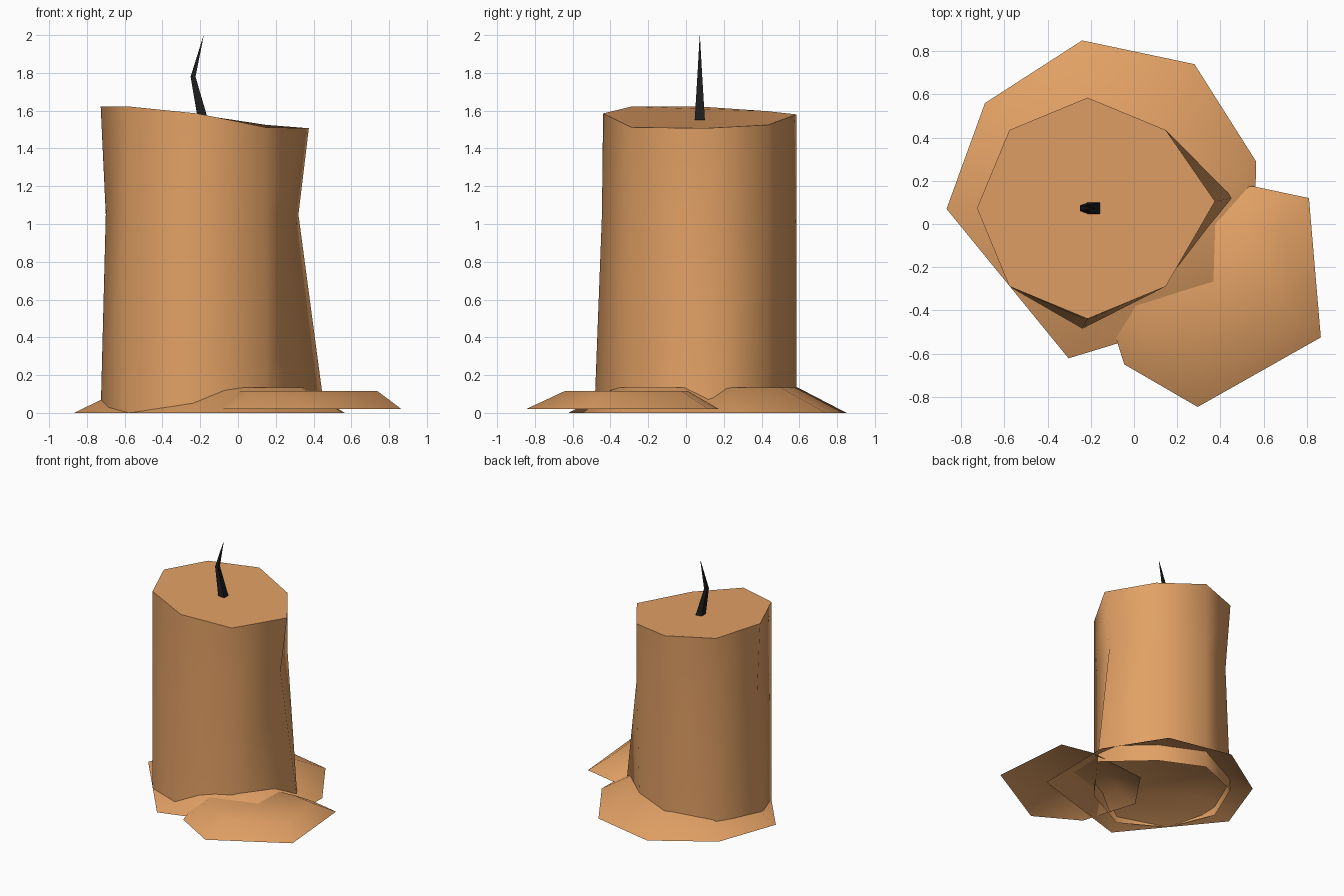
import bpy, bmesh, math

if "Cube" in bpy.data.objects:
    bpy.data.objects.remove(bpy.data.objects["Cube"])


def material(name, rgb):
    m = bpy.data.materials.new(name)
    m.diffuse_color = (*rgb, 1)
    m.use_nodes = True
    m.node_tree.nodes["Principled BSDF"].inputs["Base Color"].default_value = m.diffuse_color
    return m


wax = material("wax orange", (0.76, 0.355, 0.13))
char = material("wick black", (0.012, 0.012, 0.012))


def loft(name, rings, mat, smooth=75):
    """Skin counter-clockwise rings from bottom to top, open below, capped above."""
    bm = bmesh.new()
    loops = [[bm.verts.new(p) for p in ring] for ring in rings]
    n = len(loops[0])
    for a, b in zip(loops, loops[1:]):
        for i in range(n):
            j = (i + 1) % n
            bm.faces.new((a[i], a[j], b[j], b[i]))
    bm.faces.new(loops[-1])
    me = bpy.data.meshes.new(name)
    bm.to_mesh(me)
    bm.free()
    me.materials.append(mat)
    ob = bpy.data.objects.new(name, me)
    bpy.context.collection.objects.link(ob)
    bpy.ops.object.select_all(action='DESELECT')
    ob.select_set(True)
    bpy.context.view_layer.objects.active = ob
    bpy.ops.object.shade_smooth_by_angle(angle=math.radians(smooth))
    return ob


# Candle body: octagon with a sloping top and a sagging right corner
CX, CY, R = -0.215, 0.073, 0.512


def octagon(z, moved):
    ring = []
    for i in range(8):
        a = i * math.pi / 4
        x, y = moved.get(i, (CX + R * math.cos(a), CY + R * math.sin(a)))
        ring.append((x, y, z))
    return ring


top_z = [1.507, 1.525, 1.58, 1.597, 1.622, 1.622, 1.585, 1.512]
bottom = octagon(0.0, {0: (0.46, 0.12), 1: (0.12, 0.43), 6: (-0.24, -0.485)})
middle = octagon(1.05, {0: (0.32, 0.095), 3: (-0.55, 0.41),
                        4: (-0.70, 0.073), 6: (-0.22, -0.445)})
top = [(x, y, z) for (x, y, _), z in zip(octagon(0, {0: (0.375, 0.105)}), top_z)]
loft("candle_body", [bottom, middle, top], wax)


# Melted wax puddles: open-bottomed low domes
def puddle(name, low, high, z0, z1):
    loft(name, [[(x, y, z0) for x, y in low], [(x, y, z1) for x, y in high]], wax)


puddle("base_puddle",
       [(0.565, 0.29), (0.28, 0.74), (-0.24, 0.85), (-0.69, 0.56),
        (-0.868, 0.07), (-0.303, -0.622), (0.555, -0.36)],
       [(0.35, 0.21), (0.15, 0.50), (-0.21, 0.59), (-0.50, 0.40),
        (-0.59, 0.07), (-0.04, -0.37), (0.335, -0.25)],
       0.0, 0.135)
side = [(0.81, 0.12), (0.55, 0.175), (0.04, 0.124), (-0.185, -0.205),
        (-0.045, -0.65), (0.295, -0.847), (0.865, -0.525)]
puddle("side_puddle", side,
       [(0.36 + (x - 0.36) * 0.75, -0.28 + (y + 0.28) * 0.64) for x, y in side],
       0.02, 0.115)


# Bent square wick tapering to a point
def wick_ring(x, z, r):
    return [(x + sx * r, 0.073 + sy * r, z)
            for sx, sy in ((1, -1), (1, 1), (-1, 1), (-1, -1))]


loft("wick", [wick_ring(-0.185, 1.55, 0.027), wick_ring(-0.238, 1.78, 0.013),
              wick_ring(-0.183, 1.995, 0.0008)], char, smooth=30)
